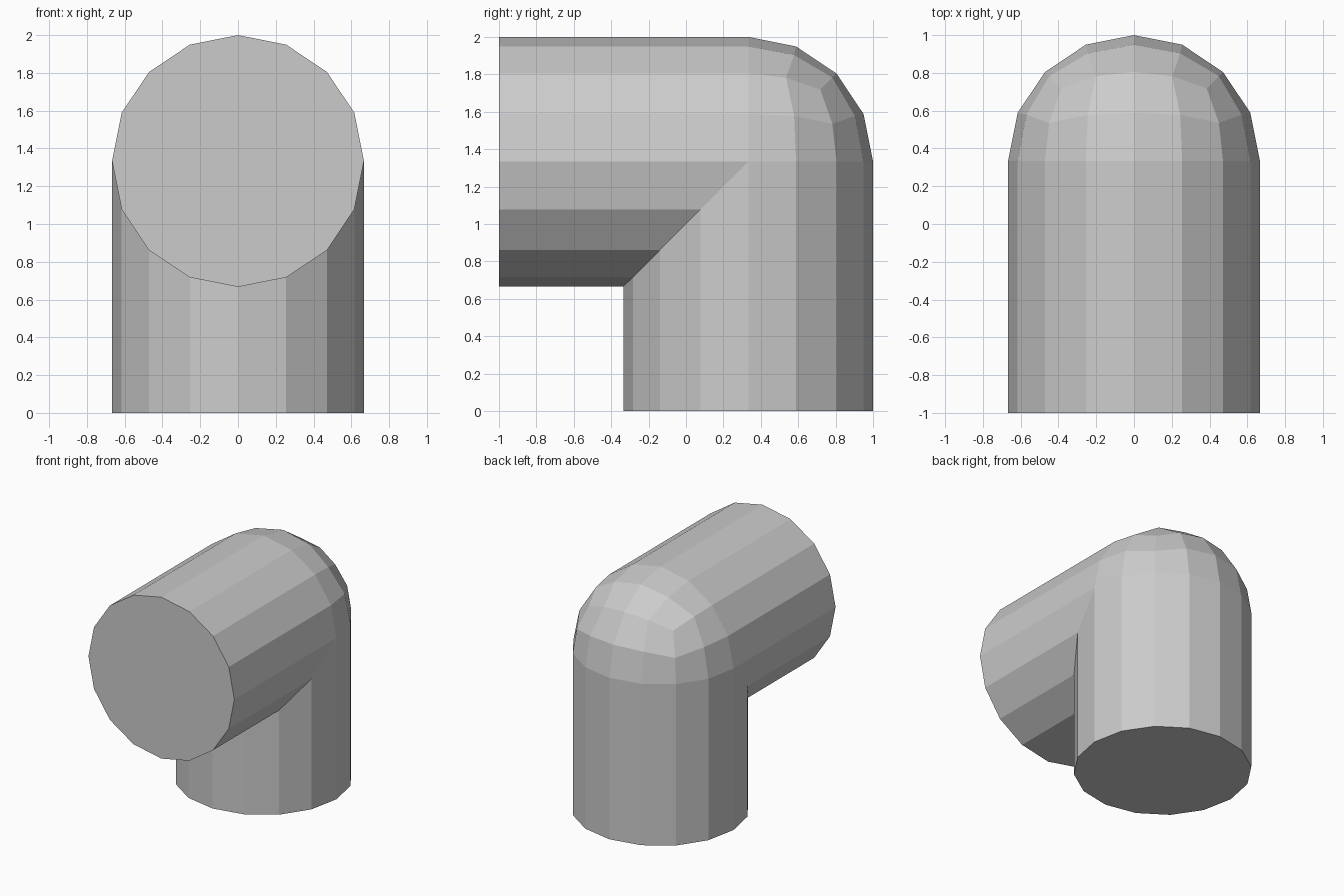
import bpy, bmesh, math
from mathutils import Vector

if "Cube" in bpy.data.objects:
    bpy.data.objects.remove(bpy.data.objects["Cube"])

R = 2 / 3                       # pipe radius
N = 16                          # sides around the pipe
C = Vector((0, 1 / 3, 4 / 3))   # bend centre

bm = bmesh.new()


def face(points):
    bm.faces.new([bm.verts.new(C + p) for p in points])


def tube(outer, inner):
    """Capped half of the elbow, from its open-end ring to its mitred ring."""
    for i in range(N):
        j = (i + 1) % N
        face([outer[i], outer[j], inner[j], inner[i]])
    face(outer)


def sphere_patch(p, a, b):
    """2x2 quad patch of a sphere octant, around the corner p."""
    pa, pb, mid = (p + a).normalized(), (p + b).normalized(), (p + a + b).normalized()

    def at(u, v):
        q = p.lerp(pa, u).lerp(pb.lerp(mid, u), v)
        return q.normalized() * R

    for i in range(2):
        for j in range(2):
            u, v = i / 2, j / 2
            face([at(u, v), at(u + .5, v), at(u + .5, v + .5), at(u, v + .5)])


ring = [(R * math.cos(k * math.tau / N), R * math.sin(k * math.tau / N)) for k in range(N)]

# Upright leg and forward leg, meeting in a 45 degree mitre at the inside corner
tube([Vector((x, s, -C.z)) for x, s in ring], [Vector((x, s, min(0, s))) for x, s in ring])
tube([Vector((x, -1 - C.y, s)) for x, s in ring], [Vector((x, min(0, s), s)) for x, s in ring])

# Rounded outer corner: two sphere octants
Y, Z = Vector((0, 1, 0)), Vector((0, 0, 1))
for side in (1, -1):
    X = Vector((side, 0, 0))
    sphere_patch(X, Y, Z)
    sphere_patch(Y, Z, X)
    sphere_patch(Z, X, Y)

bmesh.ops.remove_doubles(bm, verts=bm.verts[:], dist=0.001)
bmesh.ops.recalc_face_normals(bm, faces=bm.faces[:])
mesh = bpy.data.meshes.new("pipe_elbow")
bm.to_mesh(mesh)
bm.free()
bpy.context.collection.objects.link(bpy.data.objects.new("pipe_elbow", mesh))
